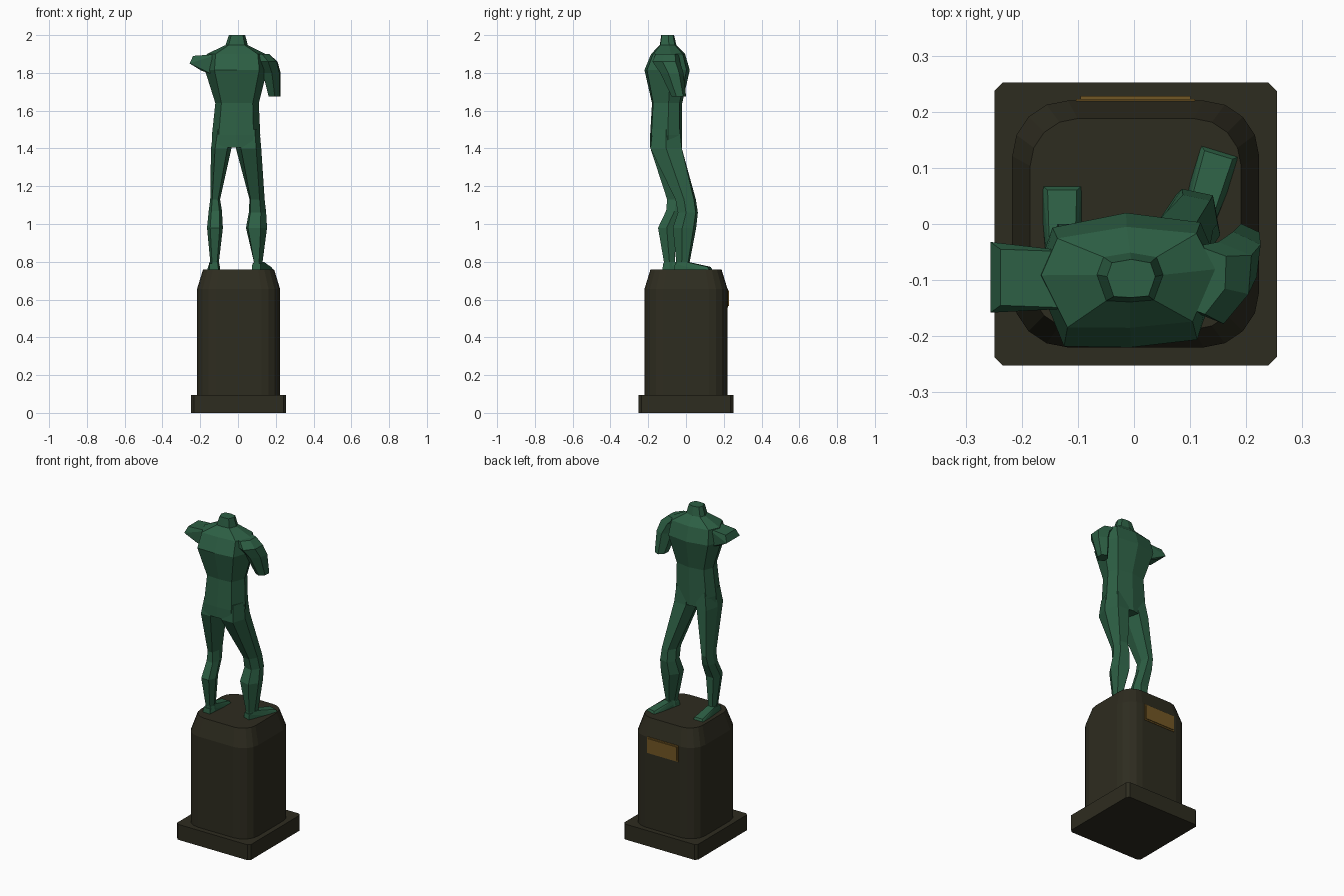
import bpy, bmesh, math
from mathutils import Vector, Matrix


def material(name, rgb):
    m = bpy.data.materials.new(name)
    m.diffuse_color = (*rgb, 1)
    return m


GREEN = material("patina", (0.026, 0.115, 0.058))
STONE = material("dark_stone", (0.027, 0.025, 0.014))
BRASS = material("brass", (0.17, 0.095, 0.018))


def finish(bm, name, mat):
    bmesh.ops.recalc_face_normals(bm, faces=bm.faces)
    me = bpy.data.meshes.new(name)
    bm.to_mesh(me)
    bm.free()
    me.materials.append(mat)
    ob = bpy.data.objects.new(name, me)
    bpy.context.collection.objects.link(ob)
    return ob


def loft(name, mat, section, rings):
    """Skin a unit section through rings (cx, cy, z, rx, ry, turn in degrees)."""
    bm = bmesh.new()
    loops = []
    for cx, cy, z, rx, ry, turn in rings:
        rot = Matrix.Rotation(math.radians(turn), 3, 'Z')
        loops.append([bm.verts.new(rot @ Vector((u * rx, v * ry, 0)) + Vector((cx, cy, z)))
                      for u, v in section])
    n = len(section)
    for a, b in zip(loops, loops[1:]):
        for i in range(n):
            j = (i + 1) % n
            bm.faces.new((a[i], a[j], b[j], b[i]))
    bm.faces.new(loops[0])
    bm.faces.new(loops[-1])
    return finish(bm, name, mat)


def hull(name, mat, points):
    bm = bmesh.new()
    for p in points:
        bm.verts.new(p)
    bmesh.ops.convex_hull(bm, input=bm.verts)
    return finish(bm, name, mat)


def rounded_square(r, steps):
    pts = []
    for k, (sx, sy) in enumerate(((1, 1), (-1, 1), (-1, -1), (1, -1))):
        for s in range(steps + 1):
            a = math.pi / 2 * (k + s / steps)
            pts.append((sx * (1 - r) + r * math.cos(a), sy * (1 - r) + r * math.sin(a)))
    return pts


# pedestal
loft("plinth", STONE, rounded_square(0.06, 1),
     [(0.003, 0, 0, 0.252, 0.252, 0), (0.003, 0, 0.095, 0.252, 0.252, 0)])
loft("pedestal_column", STONE, rounded_square(0.45, 4),
     [(0.003, 0, 0.09, 0.22, 0.22, 0), (0.003, 0, 0.655, 0.22, 0.22, 0),
      (0.003, 0, 0.76, 0.188, 0.188, 0)])

# plaque with a raised rim
for part, hx, hz, y in (("plaque_rim", 0.106, 0.05, 0.223), ("plaque_plate", 0.098, 0.042, 0.228)):
    hull(part, BRASS, [(0.003 + sx * hx, yy, 0.607 + sz * hz)
                       for sx in (-1, 1) for sz in (-1, 1) for yy in (0.21, y)])

# torso, shoulders and neck
TORSO = [(1, 0.1), (0.8, 0.82), (0, 1), (-0.8, 0.82), (-1, 0.1), (-0.72, -0.95), (0, -1), (0.72, -0.92)]
loft("torso", GREEN, TORSO, [
    (-0.012, -0.105, 1.405, 0.125, 0.085, 0), (-0.010, -0.105, 1.47, 0.128, 0.085, 0),
    (-0.005, -0.100, 1.64, 0.115, 0.080, 0), (-0.010, -0.100, 1.815, 0.165, 0.120, 2),
    (-0.010, -0.095, 1.90, 0.155, 0.090, 2), (-0.007, -0.095, 1.947, 0.059, 0.044, 0),
    (-0.005, -0.097, 2.0, 0.043, 0.034, 0)])

# legs
LEG = [(1, 0), (0.6, 1), (-0.6, 1), (-1, 0), (-0.6, -1), (0.6, -1)]
loft("back_leg", GREEN, LEG, [
    (-0.120, -0.088, 0.765, 0.026, 0.033, 0), (-0.124, -0.088, 0.80, 0.023, 0.029, 0),
    (-0.122, -0.102, 0.98, 0.042, 0.046, 0), (-0.120, -0.060, 1.07, 0.035, 0.045, 0),
    (-0.121, -0.050, 1.13, 0.026, 0.050, 0), (-0.089, -0.105, 1.40, 0.054, 0.083, 0),
    (-0.070, -0.105, 1.50, 0.060, 0.072, 0)])
loft("front_leg", GREEN, LEG, [
    (0.105, -0.016, 0.765, 0.028, 0.036, -16), (0.107, -0.016, 0.80, 0.024, 0.033, -16),
    (0.098, -0.008, 0.98, 0.057, 0.056, -12), (0.103, 0.010, 1.06, 0.047, 0.048, -12),
    (0.101, -0.002, 1.13, 0.041, 0.050, -12), (0.056, -0.105, 1.40, 0.067, 0.083, 0),
    (0.050, -0.105, 1.50, 0.064, 0.072, 0)])


# feet: narrow heel widening to flat toes
def foot(name, x, y, length, turn):
    move = Matrix.Translation((x, y, 0)) @ Matrix.Rotation(math.radians(turn), 4, 'Z')
    pts = [(s * w, t * length, z) for s in (-1, 1) for w, t, z in (
        (0.024, 0, 0.757), (0.022, 0.02, 0.79), (0.022, 0.32, 0.80), (0.035, 0.7, 0.757),
        (0.035, 1, 0.757), (0.026, 0.96, 0.773), (0.026, 0.6, 0.777))]
    hull(name, GREEN, [move @ Vector(p) for p in pts])


foot("back_foot", -0.128, -0.125, 0.193, 0)
foot("front_foot", 0.096, -0.056, 0.195, -17)

# broken arm stub held out to the side
hull("arm_stub", GREEN, [(x, y, z) for x, z, y0, y1 in (
    (-0.10, 1.90, -0.15, -0.05), (-0.13, 1.79, -0.15, -0.05), (-0.238, 1.89, -0.145, -0.045),
    (-0.256, 1.85, -0.158, -0.032), (-0.195, 1.812, -0.145, -0.05)) for y in (y0, y1)])

# broken upper arm hanging forward
loft("upper_arm", GREEN, LEG, [
    (0.193, -0.038, 1.675, 0.030, 0.034, -25), (0.178, -0.075, 1.80, 0.045, 0.055, -25),
    (0.155, -0.105, 1.86, 0.053, 0.066, -22), (0.120, -0.100, 1.90, 0.045, 0.055, -20)])
